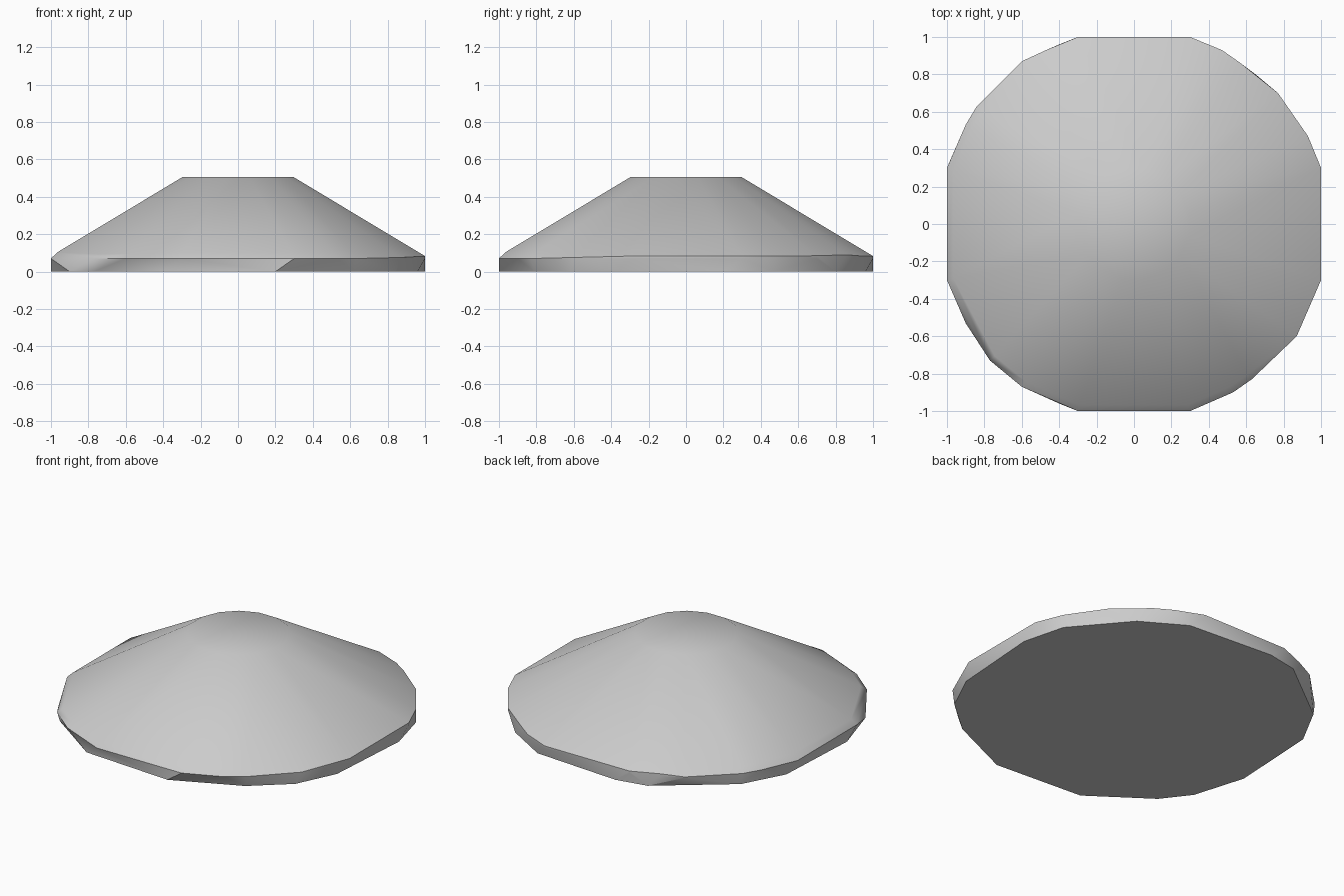
import bpy, bmesh, math

cube = bpy.data.objects.get("Cube")
if cube:
    bpy.data.objects.remove(cube, do_unlink=True)

TOP, TOP_R, SLOPE = 0.507, 0.30, 0.57

# Outline of the widest ring and of the flat base
rim = [(0.3, 1), (0.47, 0.93), (0.57, 0.86), (0.77, 0.7), (0.93, 0.47), (1, 0.3),
       (1, -0.3), (0.87, -0.6), (0.63, -0.83), (0.53, -0.9), (0.3, -1), (-0.3, -1),
       (-0.6, -0.87), (-0.77, -0.73), (-1, -0.3), (-1, 0.3), (-0.9, 0.53),
       (-0.84, 0.63), (-0.6, 0.87), (-0.47, 0.93), (-0.3, 1)]
base = [(0.65, 0.8), (0.38, 0.96), (-0.2, 1), (-0.4, 0.96), (-0.83, 0.63), (-0.97, 0.37),
        (-1, -0.2), (-0.9, -0.53), (-0.77, -0.7), (-0.4, -0.96), (0.2, -1), (0.62, -0.81),
        (0.84, -0.62), (0.96, -0.37), (1, 0.2), (0.93, 0.47)]


def cone_height(x, y):
    return TOP - SLOPE * (math.hypot(x, y) - TOP_R)


points = [(x, y, 0) for x, y in base]
for x, y in rim:
    points.append((x, y, 0.07))
    # The front and right sides have a narrow bevel above the rim
    s = 1.0 if x + y > 0.1 else 0.967
    points.append((x * s, y * s, max(0.075, cone_height(x * s, y * s))))

# Flat cap
for i in range(16):
    a = math.tau * (i + 0.5) / 16
    points.append((TOP_R * math.cos(a), TOP_R * math.sin(a), TOP))

# Wrap the rings in a closed faceted shell
bm = bmesh.new()
for p in points:
    bm.verts.new(p)
hull = bmesh.ops.convex_hull(bm, input=bm.verts)
loose = {v for v in hull["geom_interior"] + hull["geom_unused"]
         if isinstance(v, bmesh.types.BMVert)}
bmesh.ops.delete(bm, geom=list(loose), context="VERTS")
bmesh.ops.dissolve_limit(bm, angle_limit=math.radians(0.5),
                         verts=bm.verts, edges=bm.edges)
bmesh.ops.recalc_face_normals(bm, faces=bm.faces)
mesh = bpy.data.meshes.new("mound")
bm.to_mesh(mesh)
bm.free()

mound = bpy.data.objects.new("mound", mesh)
bpy.context.collection.objects.link(mound)

# Plain grey
grey = bpy.data.materials.new("light grey")
grey.use_nodes = True
colour = (0.6, 0.6, 0.6, 1)
grey.diffuse_color = colour
grey.node_tree.nodes["Principled BSDF"].inputs["Base Color"].default_value = colour
mesh.materials.append(grey)

bpy.ops.object.select_all(action="DESELECT")
mound.select_set(True)
bpy.context.view_layer.objects.active = mound
bpy.ops.object.shade_smooth_by_angle(angle=math.radians(35))
